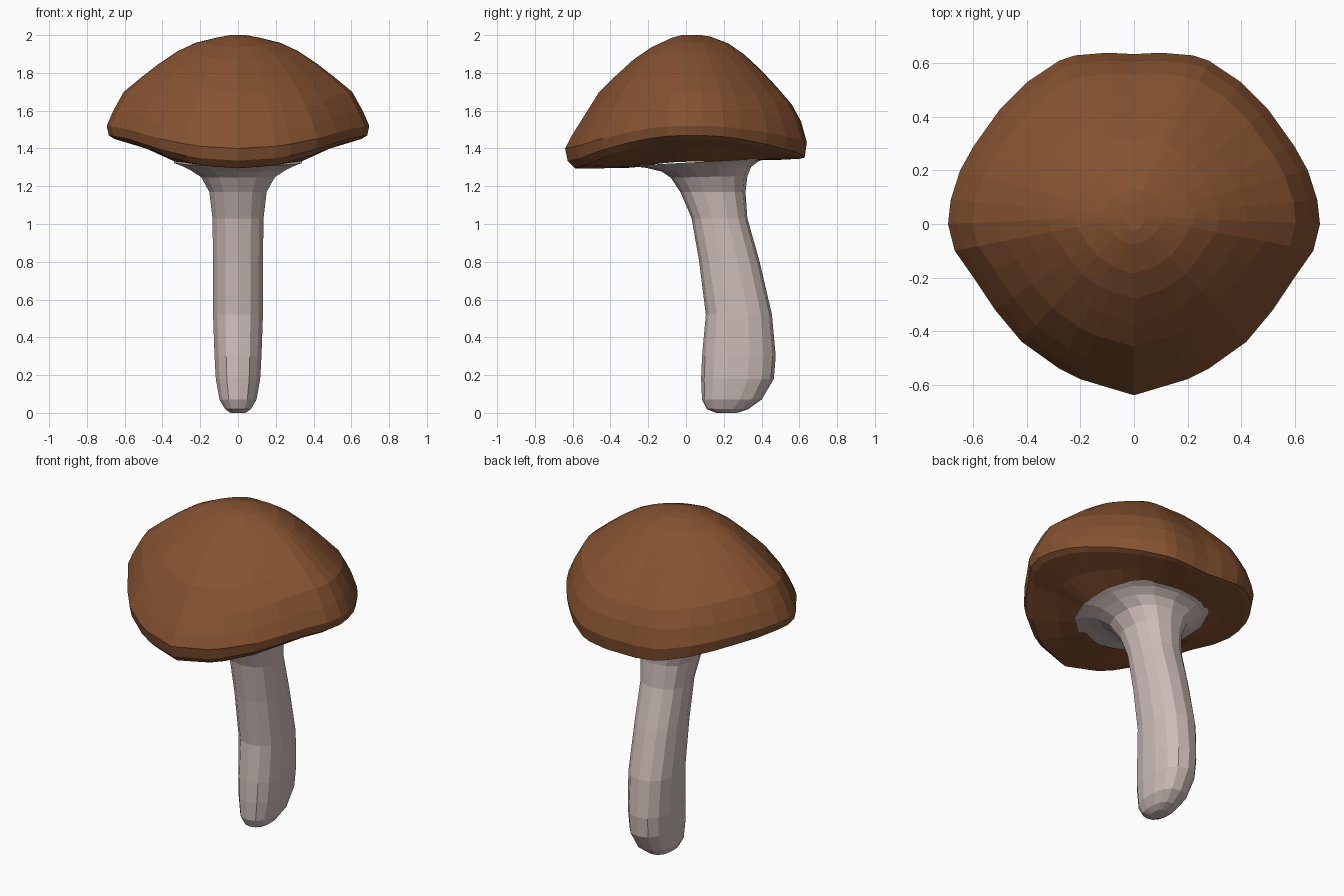
import bpy, bmesh, math
from mathutils import Vector

if "Cube" in bpy.data.objects:
    bpy.data.objects.remove(bpy.data.objects["Cube"])


def material(name, rgb):
    m = bpy.data.materials.new(name)
    m.diffuse_color = (*rgb, 1)
    m.use_nodes = True
    m.node_tree.nodes["Principled BSDF"].inputs["Base Color"].default_value = m.diffuse_color
    return m


def loft(name, rings, mat, cap_start, cap_end):
    """Skin a list of closed rings with quads, optionally closing the ends."""
    bm = bmesh.new()
    rows = [[bm.verts.new(p) for p in ring] for ring in rings]
    n = len(rows[0])
    for a, b in zip(rows, rows[1:]):
        for i in range(n):
            j = (i + 1) % n
            bm.faces.new((a[i], a[j], b[j], b[i]))
    if cap_start:
        bm.faces.new(rows[0])
    if cap_end:
        bm.faces.new(rows[-1])
    bmesh.ops.recalc_face_normals(bm, faces=bm.faces)
    me = bpy.data.meshes.new(name)
    bm.to_mesh(me)
    bm.free()
    me.materials.append(mat)
    ob = bpy.data.objects.new(name, me)
    bpy.context.collection.objects.link(ob)
    return ob


brown = material("cap brown", (0.235, 0.085, 0.030))
cream = material("stem pale pink", (0.62, 0.51, 0.49))

# Cap: right half of the plan outline, front to back, then mirrored
half = [(0, -.64), (.2, -.58), (.28, -.54), (.42, -.44), (.52, -.32), (.6, -.2),
        (.67, -.1), (.695, 0), (.685, .09), (.65, .2), (.6, .29), (.5, .43),
        (.4, .53), (.28, .61), (.22, .63), (.1, .64), (0, .635)]
outline = half + [(-x, y) for x, y in reversed(half[1:-1])]
centre = Vector((0, 0.03))

# Cap levels: scale of the outline and height, each at (front, side, back)
levels = [
    ((.08, .06, .08), (2.00, 2.00, 2.00)),
    ((.16, .16, .16), (1.985, 1.987, 1.993)),
    ((.32, .32, .32), (1.935, 1.96, 1.955)),
    ((.46, .46, .46), (1.87, 1.915, 1.895)),
    ((.60, .60, .60), (1.785, 1.85, 1.815)),
    ((.73, .73, .73), (1.70, 1.78, 1.73)),
    ((.87, .87, .87), (1.55, 1.70, 1.63)),
    ((.95, .95, .95), (1.465, 1.60, 1.54)),
    ((1.0, 1.0, 1.0), (1.40, 1.52, 1.43)),
    ((.98, .985, .98), (1.335, 1.47, 1.35)),
    ((.92, .94, .94), (1.295, 1.45, 1.345)),
    ((.70, .70, .78), (1.295, 1.40, 1.34)),
    ((.48, .48, .61), (1.298, 1.33, 1.34)),
]


def cap_ring(scale, height):
    ring = []
    for p in outline:
        d = Vector(p) - centre
        w = d.normalized().y ** 2
        end = 0 if d.y < 0 else 2
        s = scale[1] * (1 - w) + scale[end] * w
        z = height[1] * (1 - w) + height[end] * w
        q = centre + d * s
        ring.append((q.x, q.y, z))
    return ring


loft("mushroom_cap", [cap_ring(*lv) for lv in levels], brown, True, False)

# Stem sections: height, front y, back y, half width, tilt of the section
sections = [
    (.00, .16, .27, .04, 0), (.02, .11, .33, .07, 0), (.07, .085, .40, .10, 0),
    (.18, .08, .465, .12, 0), (.30, .085, .475, .127, 0), (.52, .105, .455, .135, 0),
    (.80, .07, .39, .135, 0), (1.03, .03, .325, .138, 0), (1.17, -.03, .315, .155, 0),
    (1.25, -.08, .325, .20, .005), (1.29, -.13, .345, .26, .012),
    (1.315, -.21, .385, .31, .018), (1.328, -.30, .43, .345, .02),
]


def stem_ring(z, y0, y1, hx, tilt, n=14):
    ring = []
    for i in range(n):
        a = 2 * math.pi * (i + 0.5) / n
        # slightly squared oval
        u = math.copysign(abs(math.cos(a)) ** 0.85, math.cos(a))
        v = math.copysign(abs(math.sin(a)) ** 0.85, math.sin(a))
        ring.append((hx * u, (y0 + y1) / 2 + (y1 - y0) / 2 * v, z + tilt * v))
    return ring


loft("mushroom_stem", [stem_ring(*s) for s in sections], cream, True, True)
